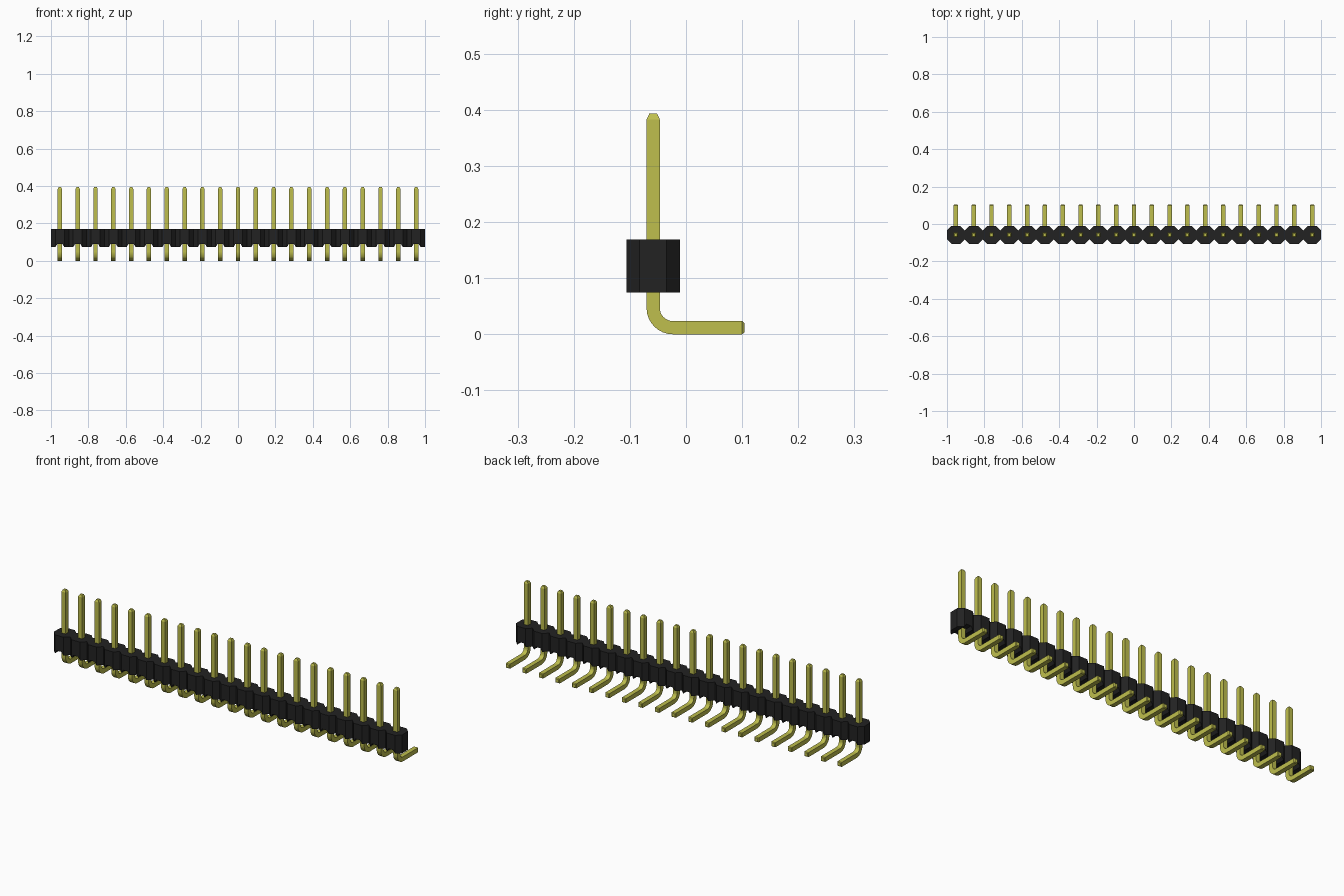
import bpy, bmesh, math
from mathutils import Vector

COUNT = 21
PITCH = 2 / COUNT
HALF = PITCH / 2
ROW_Y = -0.0585          # centre line of the upright pins
BASE, TOP = 0.074, 0.169  # bottom and top of the housing
PIN = 0.0118             # half thickness of a pin

cube = bpy.data.objects.get("Cube")
if cube:
    bpy.data.objects.remove(cube)


def material(name, colour):
    mat = bpy.data.materials.new(name)
    mat.use_nodes = True
    mat.diffuse_color = colour
    bsdf = mat.node_tree.nodes["Principled BSDF"]
    bsdf.inputs["Base Color"].default_value = colour
    return mat


def make_object(name, bm, mat):
    bmesh.ops.recalc_face_normals(bm, faces=bm.faces)
    mesh = bpy.data.meshes.new(name)
    bm.to_mesh(mesh)
    bm.free()
    mesh.materials.append(mat)
    obj = bpy.data.objects.new(name, mesh)
    bpy.context.collection.objects.link(obj)
    return obj


def skin(bm, rings):
    """Join rings of points into a closed tube."""
    loops = [[bm.verts.new(p) for p in ring] for ring in rings]
    for a, b in zip(loops, loops[1:]):
        for i in range(len(a)):
            j = (i + 1) % len(a)
            bm.faces.new((a[i], a[j], b[j], b[i]))
    bm.faces.new(loops[0])
    bm.faces.new(loops[-1])


def add_slot(bm, x):
    """Tapered groove running front to back under one pin."""
    section = [(-0.026, BASE - 0.005), (0.026, BASE - 0.005),
               (0.014, BASE + 0.016), (-0.014, BASE + 0.016)]
    skin(bm, [[(x + dx, ROW_Y + dy, z) for dx, z in section]
              for dy in (-0.1, 0.1)])


def add_pin(bm, x):
    """Square wire bent backwards, with tapered tips."""
    radius = 0.035
    up, back = Vector((0, 0, 1)), Vector((0, 1, 0))
    centre = Vector((x, ROW_Y + radius, PIN + radius))
    # each station: point, sideways direction, half thickness
    stations = [(Vector((x, ROW_Y, 0.393)), back, 0.007),
                (Vector((x, ROW_Y, 0.383)), back, PIN)]
    for i in range(9):
        a = math.pi / 2 * i / 8
        out = -back * math.cos(a) - up * math.sin(a)
        stations.append((centre + out * radius, -out, PIN))
    stations += [(Vector((x, 0.100, PIN)), up, PIN),
                 (Vector((x, 0.104, PIN)), up, 0.0085)]
    side = Vector((1, 0, 0))
    skin(bm, [[p + side * sx * h + n * sn * h
               for sx, sn in ((-1, -1), (1, -1), (1, 1), (-1, 1))]
              for p, n, h in stations])


black = material("black plastic", (0.016, 0.016, 0.016, 1))
gold = material("gold metal", (0.52, 0.52, 0.075, 1))
centres = [(i - (COUNT - 1) / 2) * PITCH for i in range(COUNT)]

# Housing: a row of octagonal cells outlined as one scalloped block
cut = 0.0235
front = []
for x in centres:
    front += [(x - HALF, -HALF + cut), (x - HALF + cut, -HALF),
              (x + HALF - cut, -HALF)]
front.append((1, -HALF + cut))
outline = front + [(x, -y) for x, y in reversed(front)]
bm = bmesh.new()
skin(bm, [[(x, ROW_Y + y, z) for x, y in outline] for z in (BASE, TOP)])
housing = make_object("housing", bm, black)

# Grooves under the housing
bm = bmesh.new()
for x in centres:
    add_slot(bm, x)
cutter = make_object("groove_cutter", bm, black)
cutter.hide_render = True
cutter.hide_viewport = True
mod = housing.modifiers.new("grooves", 'BOOLEAN')
mod.operation = 'DIFFERENCE'
mod.solver = 'EXACT'
mod.object = cutter

# Pins
bm = bmesh.new()
for x in centres:
    add_pin(bm, x)
pins = make_object("pins", bm, gold)
for poly in pins.data.polygons:
    poly.use_smooth = False
